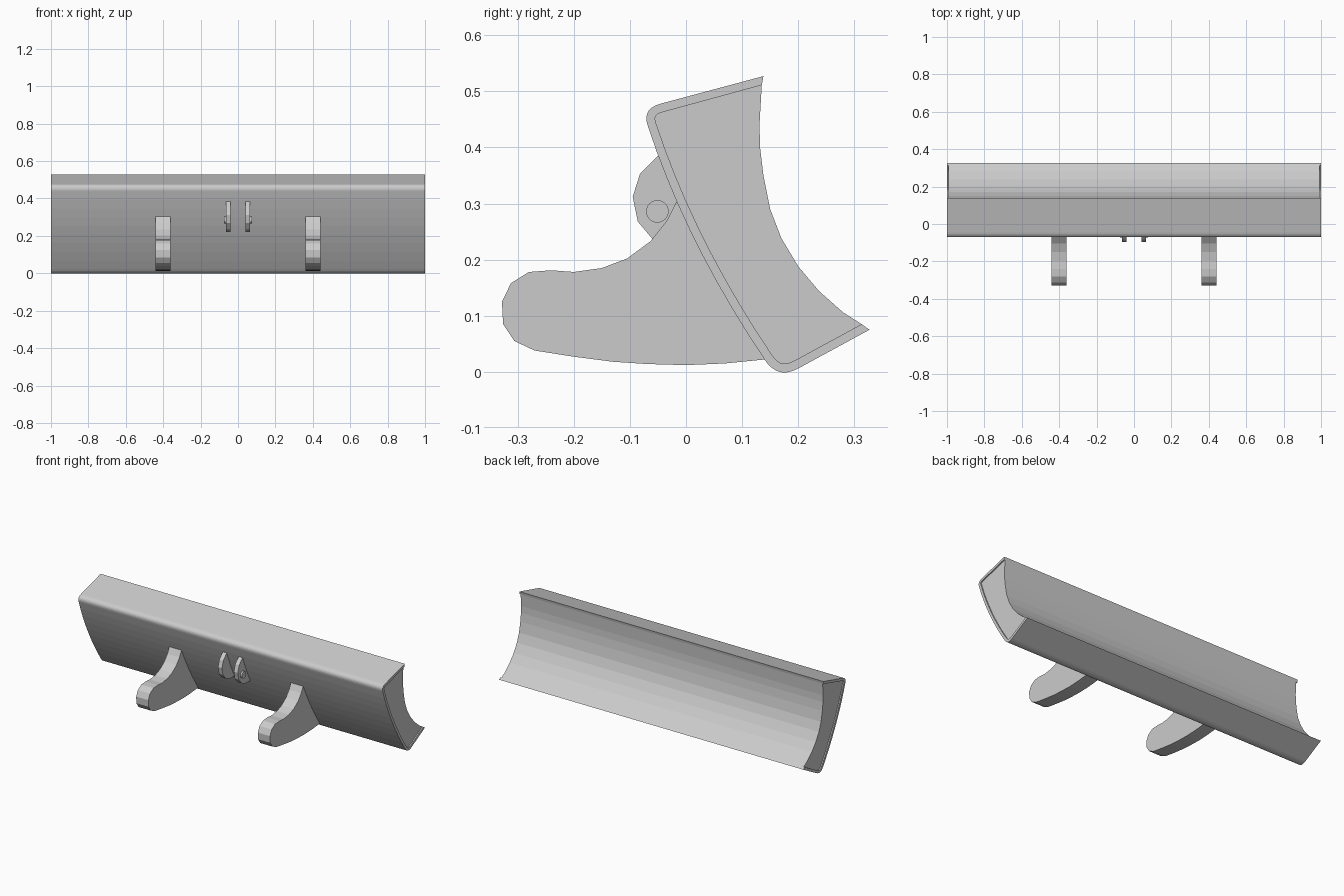
import bpy, bmesh
from mathutils import Vector

cube = bpy.data.objects.get("Cube")
if cube:
    bpy.data.objects.remove(cube)

grey = bpy.data.materials.new("steel grey")
grey.use_nodes = True
COLOR = (0.6, 0.6, 0.6, 1)
grey.diffuse_color = COLOR
grey.node_tree.nodes["Principled BSDF"].inputs["Base Color"].default_value = COLOR


def bezier(a, c, b, n):
    """Points on a quadratic curve from a to b."""
    a, b, c = Vector(a), Vector(b), Vector(c)
    return [a * (1 - i / n) ** 2 + c * 2 * (i / n) * (1 - i / n) + b * (i / n) ** 2
            for i in range(n + 1)]


def offset(points, d):
    """Shift the inner points of an open path sideways by d."""
    out = []
    for p, q, r in zip(points, points[1:], points[2:]):
        n1 = Vector((p.y - q.y, q.x - p.x)).normalized()
        n2 = Vector((q.y - r.y, r.x - q.x)).normalized()
        n = (n1 + n2).normalized()
        out.append(q + n * d / n.dot(n1))
    return out


def extrude(name, profile, x0, x1):
    """Extrude a (y, z) outline along x."""
    bm = bmesh.new()
    face = bm.faces.new([bm.verts.new((x0, p[0], p[1])) for p in profile])
    moved = bmesh.ops.extrude_face_region(bm, geom=[face])["geom"]
    verts = [v for v in moved if isinstance(v, bmesh.types.BMVert)]
    bmesh.ops.translate(bm, verts=verts, vec=(x1 - x0, 0, 0))
    # the extrusion keeps the starting face, so both ends are closed
    bmesh.ops.recalc_face_normals(bm, faces=bm.faces)
    mesh = bpy.data.meshes.new(name)
    bm.to_mesh(mesh)
    bm.free()
    mesh.materials.append(grey)
    obj = bpy.data.objects.new(name, mesh)
    bpy.context.collection.objects.link(obj)
    return obj


# Blade shell: a bent sheet with rounded folds at top and bottom
top_tip, bottom_tip = Vector((0.138, 0.527)), Vector((0.327, 0.075))
top_fold = bezier((-0.045, 0.478), (-0.079, 0.469), (-0.068, 0.438), 7)
front = bezier((-0.068, 0.438), (0, 0.23), (0.14, 0.022), 9)
bottom_fold = bezier((0.14, 0.022), (0.163, -0.014), (0.2, 0.006), 7)
outer = [top_tip] + top_fold + front[1:] + bottom_fold[1:] + [bottom_tip]
inner = [Vector((0.135, 0.511))] + offset(outer, 0.0155) + [Vector((0.313, 0.085))]
extrude("blade_shell", outer + inner[::-1], -1, 1)

# Concave scoop body filling the shell, slightly recessed at both ends
scoop = [(0.313, 0.085), (0.28, 0.106), (0.237, 0.144), (0.2, 0.188), (0.17, 0.238),
         (0.15, 0.29), (0.138, 0.35), (0.132, 0.4), (0.131, 0.44), (0.135, 0.511)]
extrude("blade_scoop", inner[:-1] + scoop[:-1], -0.993, 0.993)

# Mounting arms and pin lugs, one pair of each
arm = [(-0.01, 0.303), (-0.017, 0.303), (-0.035, 0.268), (-0.063, 0.233), (-0.105, 0.202),
       (-0.15, 0.185), (-0.2, 0.178), (-0.24, 0.181), (-0.28, 0.178), (-0.312, 0.158),
       (-0.328, 0.125), (-0.326, 0.085), (-0.306, 0.055), (-0.27, 0.038), (-0.2, 0.027),
       (-0.13, 0.018), (-0.07, 0.014), (0, 0.012), (0.07, 0.015), (0.14, 0.022), (0.148, 0.025)]
lug = [(-0.04, 0.385), (-0.05, 0.385), (-0.082, 0.353), (-0.095, 0.312), (-0.086, 0.268),
       (-0.06, 0.237), (-0.025, 0.222), (0.03, 0.22)]
for side, s in (("left", 1), ("right", -1)):
    extrude("mounting_arm_" + side, arm, s * 0.36, s * 0.44)
    extrude("pin_lug_" + side, lug, s * 0.039, s * 0.065)
    bpy.ops.mesh.primitive_cylinder_add(vertices=24, radius=0.02, depth=0.03,
                                        location=(s * 0.06, -0.051, 0.286),
                                        rotation=(0, 1.5708, 0))
    pin = bpy.context.object
    pin.name = "lug_pin_" + side
    pin.data.materials.append(grey)
    bpy.ops.object.shade_smooth_by_angle()
